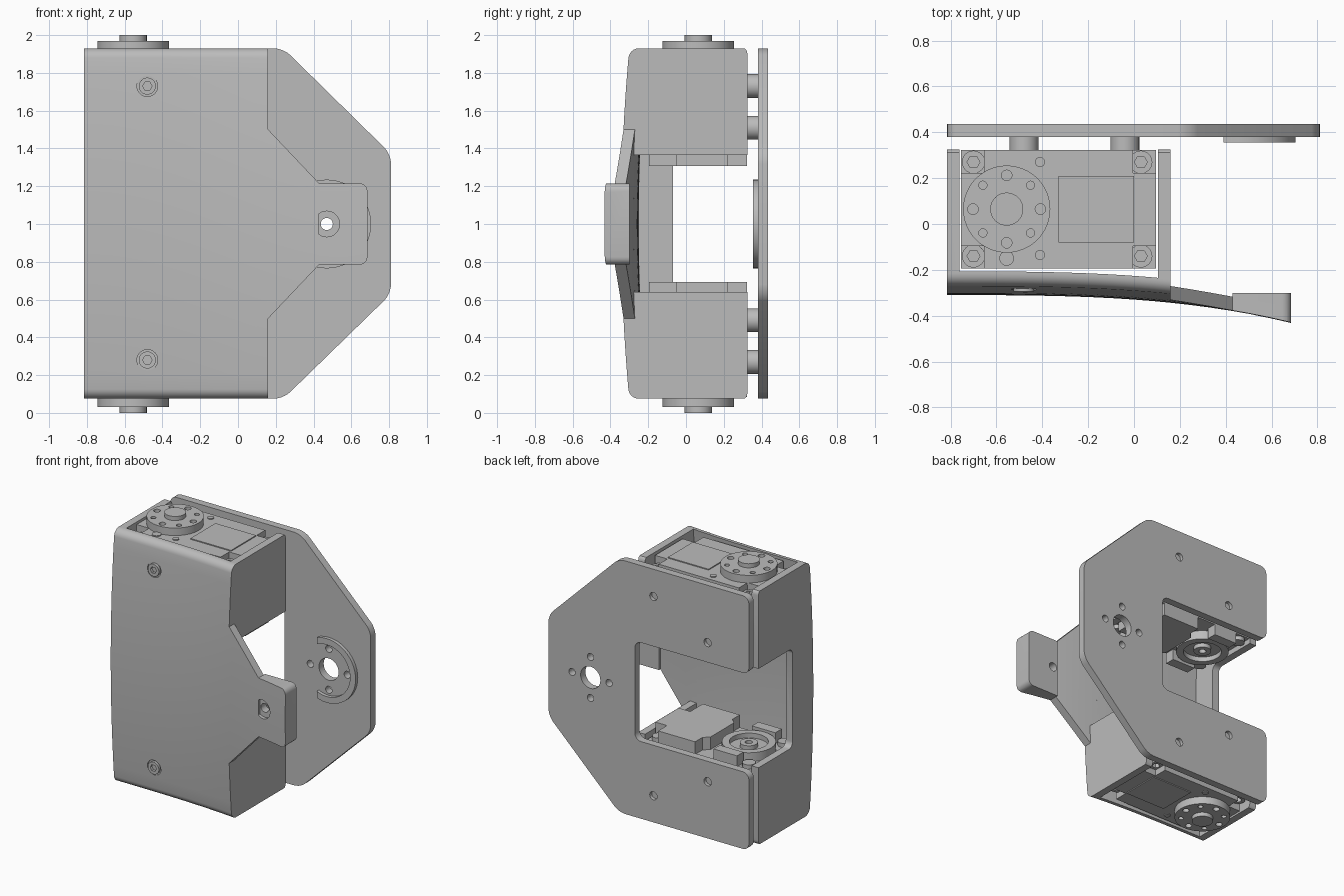
import bpy, bmesh, math
from mathutils import Matrix, Vector

if "Cube" in bpy.data.objects:
    bpy.data.objects.remove(bpy.data.objects["Cube"], do_unlink=True)

grey = bpy.data.materials.new("plain grey")
grey.use_nodes = True
grey.diffuse_color = (0.5, 0.5, 0.5, 1)
grey.node_tree.nodes["Principled BSDF"].inputs["Base Color"].default_value = (0.5, 0.5, 0.5, 1)

PLACE = {"x": lambda u, v, d: (d, u, v),
         "y": lambda u, v, d: (u, d, v),
         "z": lambda u, v, d: (u, v, d)}


def finish(name, bm):
    bmesh.ops.recalc_face_normals(bm, faces=bm.faces)
    mesh = bpy.data.meshes.new(name)
    bm.to_mesh(mesh)
    bm.free()
    mesh.materials.append(grey)
    obj = bpy.data.objects.new(name, mesh)
    bpy.context.collection.objects.link(obj)
    return obj


def prism(name, loops, axis, a, b, radius=0, where=lambda u, v: True):
    """Extrude 2D outlines along an axis from a to b, rounding chosen corners."""
    bm = bmesh.new()
    for loop in loops:
        verts = [bm.verts.new(PLACE[axis](u, v, a)) for u, v in loop]
        bm.faces.new(verts)
        if radius:
            picked = [w for w, p in zip(verts, loop) if where(*p)]
            bmesh.ops.bevel(bm, geom=picked, offset=radius, segments=5,
                            profile=0.5, affect="VERTICES")
    new = bmesh.ops.extrude_face_region(bm, geom=bm.faces[:])["geom"]
    shift = Vector(PLACE[axis](0, 0, b - a))
    bmesh.ops.translate(bm, vec=shift, verts=[g for g in new if isinstance(g, bmesh.types.BMVert)])
    return finish(name, bm)


def circle(u, v, r, n=32):
    return [(u + r * math.cos(math.tau * i / n), v + r * math.sin(math.tau * i / n)) for i in range(n)]


def rect(u0, u1, v0, v1):
    return [(u0, v0), (u1, v0), (u1, v1), (u0, v1)]


def combine(obj, tool, op="DIFFERENCE"):
    mod = obj.modifiers.new("cut", "BOOLEAN")
    mod.operation, mod.object, mod.solver = op, tool, "EXACT"
    bpy.context.view_layer.objects.active = obj
    bpy.ops.object.modifier_apply(modifier=mod.name)
    bpy.data.objects.remove(tool, do_unlink=True)


def drill(obj, axis, a, b, *holes):
    combine(obj, prism("drill", [circle(*h) for h in holes], axis, a, b))


BOTTOM, TOP, EDGE = 0.075, 1.93, 0.05


def bowed_solid(x0, x1, z0, z1, inset=0.0):
    """Everything behind the gently bowed front surface, rounded at its ends."""
    steps = [EDGE * (1 - math.cos(math.pi / 2 * i / 6)) for i in range(7)]
    if inset:
        zs = [z0 + (z1 - z0) * i / 24 for i in range(25)]
    else:
        zs = [z0 + s for s in steps]
        zs += [z0 + EDGE + (z1 - z0 - 2 * EDGE) * i / 22 for i in range(1, 22)]
        zs += [z1 - s for s in reversed(steps)]
    xs = [x0 + (x1 - x0) * i / 24 for i in range(25)]
    bm = bmesh.new()
    rows = []
    for z in zs:
        lift = max(0, EDGE - min(z - z0, z1 - z)) if not inset else 0
        corner = EDGE - math.sqrt(max(0, EDGE ** 2 - lift ** 2))
        rows.append([bm.verts.new((x, -0.31 - 0.036 * max(0, x + 0.815) ** 3
                                   + 0.05 * (z - 1) ** 2 + corner + inset, z)) for x in xs])
    for r, s in zip(rows, rows[1:]):
        for i in range(len(xs) - 1):
            bm.faces.new((r[i], r[i + 1], s[i + 1], s[i]))
    new = bmesh.ops.extrude_face_region(bm, geom=bm.faces[:])["geom"]
    for g in new:
        if isinstance(g, bmesh.types.BMVert):
            g.co.y = 1
    return finish("bowed solid", bm)


# Front cover: bowed shell with side walls and a tapering nose
WALL = 0.055
LOW, HIGH = 0.64, 1.365
outline = [(-0.815, 0), (0.16, 0), (0.16, 0.5), (0.43, 0.785),
           (0.43, 1.215), (0.16, 1.5), (0.16, 2), (-0.815, 2)]
cover = prism("front_cover", [outline], "y", -0.6, 0.9)
combine(cover, bowed_solid(-1, 1, BOTTOM, TOP), "INTERSECT")
combine(cover, prism("trim", [rect(-0.7, 0.325, BOTTOM - 0.01, TOP + 0.01)], "x", -1.1, 1.1,
                     0.04, lambda u, v: u > 0), "INTERSECT")
combine(cover, bowed_solid(-0.76, 0.105, -0.1, 2.1, 0.06))
combine(cover, bowed_solid(0.1, 0.95, LOW, HIGH, 0.06))
combine(cover, bowed_solid(0.16, 0.96, -0.11, 2.11, 0.06))
combine(cover, prism("side notch", [rect(-0.07, 0.6, LOW, HIGH)], "x", -1, -0.5,
                     0.04, lambda u, v: u < 0))
for z in (0.28, 1.73):
    drill(cover, "y", -0.5, -0.275, (-0.48, z, 0.055))
    screw = prism("cover_screw", [circle(-0.48, z, 0.045)], "y", -0.295, -0.25)
    drill(screw, "y", -0.4, -0.27, (-0.48, z, 0.025, 6))

# Mounting tab at the tip of the nose
tab = prism("mounting_tab", [rect(0.43, 0.685, 0.785, 1.215)], "y", -0.6, -0.3,
            0.04, lambda u, v: u > 0.5)
combine(tab, bowed_solid(-1, 1, BOTTOM, TOP), "INTERSECT")
drill(tab, "y", -0.6, -0.36, (0.47, 1, 0.068))
drill(tab, "y", -0.6, 0, (0.47, 1, 0.032))

# Back plate with an open notch
plate_outline = [(-0.815, BOTTOM), (0.24, BOTTOM), (0.81, 0.63), (0.81, 1.37), (0.24, TOP),
                 (-0.815, TOP), (-0.815, HIGH), (0.11, HIGH), (0.11, LOW), (-0.815, LOW)]
plate = prism("back_plate", [plate_outline], "y", 0.38, 0.435, 0.05)
drill(plate, "y", 0.2, 0.6, (0.47, 1, 0.08),
      *[(0.47 + 0.15 * math.cos(a), 1 + 0.15 * math.sin(a), 0.026, 16)
        for a in (0, math.pi / 2, math.pi, -math.pi / 2)])
drill(plate, "y", 0.41, 0.6, *[(x, 1 + s * d, 0.03, 20) for s in (1, -1) for x, d in ((-0.04, 0.73), (-0.48, 0.51))])

# Open locating ring on the plate
ring = prism("locating_ring", [circle(0.47, 1, 0.235, 48)], "y", 0.355, 0.381)
drill(ring, "y", 0.2, 0.6, (0.47, 1, 0.19, 48))
combine(ring, prism("gap", [rect(0, 0.39, 0.5, 1.5)], "y", 0.2, 0.6))

# Upper motor and its fittings; the lower one is a mirrored copy
motor = []


def part(*args, **kw):
    motor.append(prism(*args, **kw))
    return motor[-1]


X0, X1, Y0, Y1 = -0.755, 0.095, -0.195, 0.323
CX, CY = -0.555, 0.065
N = 0.1


def notched(x0, x1, n):
    return [(x0 + n, Y0), (x1 - n, Y0), (x1 - n, Y0 + n), (x1, Y0 + n), (x1, Y1 - n), (x1 - n, Y1 - n),
            (x1 - n, Y1), (x0 + n, Y1), (x0 + n, Y1 - n), (x0, Y1 - n), (x0, Y0 + n), (x0 + n, Y0 + n)]


part("motor_case", [rect(X0, X1, Y0, Y1)], "z", 1.4, 1.81)
part("motor_top", [notched(X0, X1, N)], "z", 1.8, 1.915)
part("motor_label_plate", [rect(-0.33, 0.0, -0.08, 0.21)], "z", 1.91, 1.922)
corners = [(x, y) for x in (-0.70, 0.03) for y in (-0.14, 0.27)]
for x, y in corners:
    boss = part("motor_corner_boss", [circle(x, y, 0.05, 24)], "z", 1.8, 1.87)
    drill(boss, "z", 1.84, 2, (x, y, 0.028, 6))
    part("motor_foot", [circle(x, y, 0.045, 20)], "z", 1.37, 1.41)
part("top_pin", [circle(-0.41, y, 0.022, 16) for y in (-0.135, 0.27)]
     + [circle(CX, -0.15, 0.032, 20)], "z", 1.91, 1.922)

# Output disc with bolt circle and shaft
disc = part("output_disc", [circle(CX, CY, 0.19, 48)], "z", 1.9, 1.97)
drill(disc, "z", 1.945, 2.1, *[(CX + 0.147 * math.cos(i * math.pi / 4), CY + 0.147 * math.sin(i * math.pi / 4),
                               0.018 if i % 2 else 0.023, 16) for i in range(8)])
part("output_shaft", [circle(CX, CY, 0.072)], "z", 1.95, 2.0)

# Inner face of the motor: housing block, bearing ring and side blocks
block = [(-0.3, Y0), (0.0, Y0), (0.0, -0.05), (0.095, -0.05), (0.095, 0.22), (0.0, 0.22),
         (0.0, Y1), (-0.3, Y1), (-0.3, 0.24), (-0.34, 0.2), (-0.34, -0.07), (-0.3, -0.11)]
part("housing_block", [block], "z", 1.308, 1.41)
bearing = part("bearing_ring", [circle(CX, CY, 0.18, 40)], "z", 1.335, 1.41)
drill(bearing, "z", 1.2, 1.37, (CX, CY, 0.13))
hub = part("bearing_hub", [circle(CX, CY, 0.06)], "z", 1.34, 1.41)
drill(hub, "z", 1.2, 1.38, (CX, CY, 0.025, 16))
part("side_block", [rect(-0.64, -0.45, Y0, -0.12), rect(-0.64, -0.45, 0.25, Y1)], "z", 1.32, 1.41)

# Standoffs between motor and plate
part("standoff", [circle(-0.04, 1.73, 0.063), circle(-0.48, 1.51, 0.063)], "y", 0.31, 0.385)

flip = Matrix.Translation((0, 0, 2)) @ Matrix.Diagonal((1, 1, -1, 1))
for obj in motor:
    twin = obj.copy()
    twin.data = obj.data.copy()
    twin.data.transform(flip)
    twin.data.flip_normals()
    twin.name = "lower_" + obj.name
    obj.name = "upper_" + obj.name
    bpy.context.collection.objects.link(twin)

# Smooth the curved faces and keep crisp edges
bpy.ops.object.select_all(action="DESELECT")
for obj in bpy.context.collection.objects:
    if obj.type == "MESH":
        obj.select_set(True)
        bpy.context.view_layer.objects.active = obj
bpy.ops.object.shade_smooth_by_angle(angle=math.radians(30))
